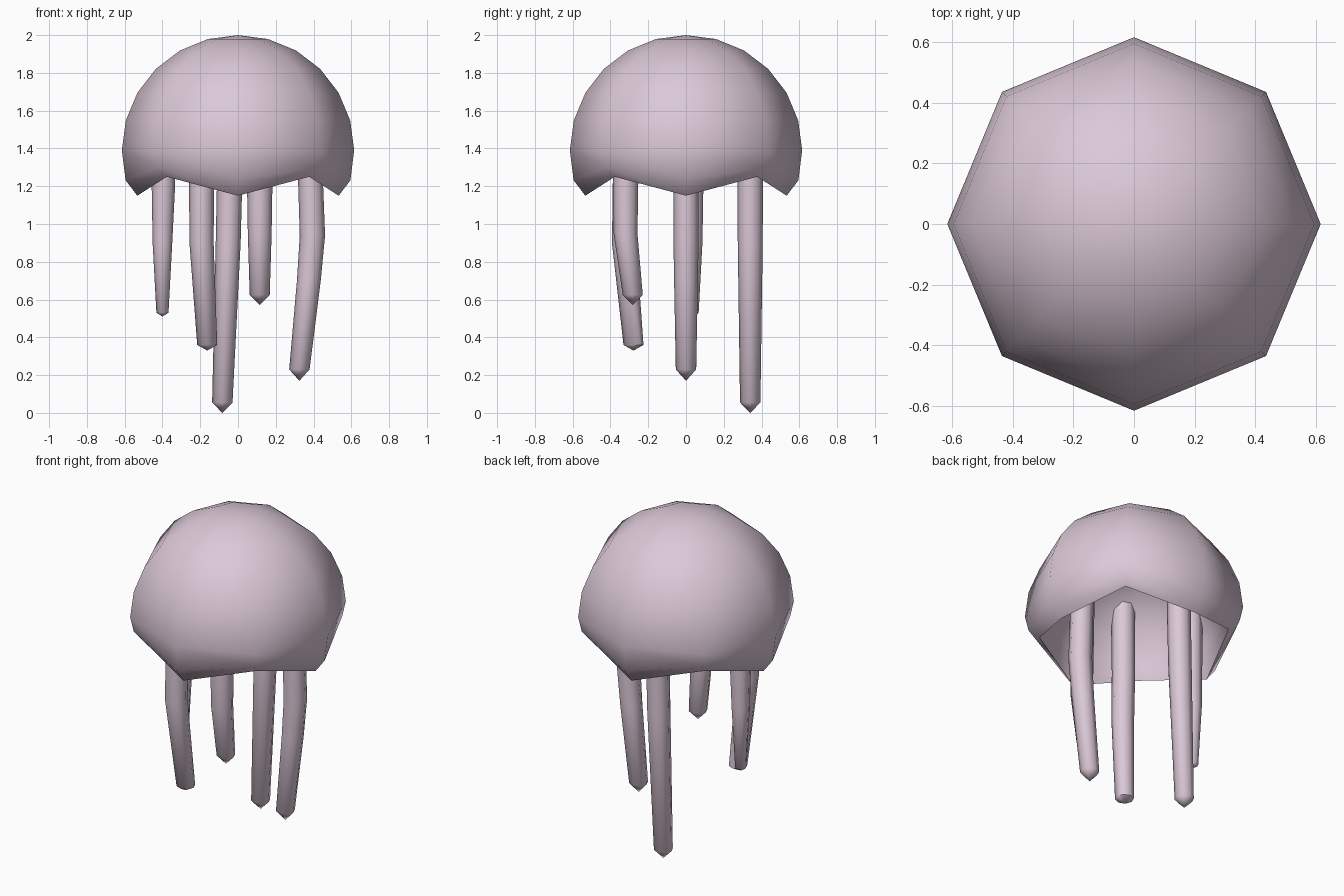
import bpy, bmesh, math
from mathutils import Vector

if "Cube" in bpy.data.objects:
    bpy.data.objects.remove(bpy.data.objects["Cube"])

skin = bpy.data.materials.new("pale_lilac")
skin.diffuse_color = (0.71, 0.58, 0.68, 1)
skin.use_nodes = True
skin.node_tree.nodes["Principled BSDF"].inputs["Base Color"].default_value = skin.diffuse_color
SIDES = 8


def loft(name, rings, start=None, end=None):
    """Skin a list of vertex rings, closing with optional pole points."""
    bm = bmesh.new()
    loops = [[bm.verts.new(p) for p in ring] for ring in rings]
    for a, b in zip(loops, loops[1:]):
        for i in range(SIDES):
            j = (i + 1) % SIDES
            bm.faces.new((a[i], a[j], b[j], b[i]))
    for pole, loop in ((start, loops[0]), (end, loops[-1])):
        if pole is not None:
            tip = bm.verts.new(pole)
            for i in range(SIDES):
                bm.faces.new((loop[i], loop[(i + 1) % SIDES], tip))
    bmesh.ops.recalc_face_normals(bm, faces=bm.faces)
    me = bpy.data.meshes.new(name)
    bm.to_mesh(me)
    bm.free()
    me.materials.append(skin)
    ob = bpy.data.objects.new(name, me)
    bpy.context.collection.objects.link(ob)
    bpy.ops.object.select_all(action='DESELECT')
    ob.select_set(True)
    bpy.context.view_layer.objects.active = ob
    bpy.ops.object.shade_smooth_by_angle(angle=math.radians(60))
    return ob


def ring(r, z_low, z_high=None, cx=0, cy=0):
    """Octagon whose odd corners may sit at a different height."""
    z_high = z_low if z_high is None else z_high
    return [(cx + r * math.cos(math.tau * i / SIDES),
             cy + r * math.sin(math.tau * i / SIDES),
             z_high if i % 2 else z_low) for i in range(SIDES)]


# Bell: round outer dome, scalloped rim, hollow underside
R, CZ = 0.615, 1.39
bell = [ring(R * math.sin(math.radians(a)), CZ + (2 - CZ) * math.cos(math.radians(a)))
        for a in range(15, 91, 15)]
bell += [ring(0.595, 1.231, 1.30), ring(0.533, 1.15, 1.25)]
bell += [ring(0.515, 1.21, 1.29), ring(0.50, 1.34)]
bell += [ring(r, z) for r, z in ((0.45, 1.47), (0.38, 1.58), (0.28, 1.67), (0.15, 1.73))]
loft("bell", bell, (0, 0, 2.0), (0, 0, 1.75))


# Tentacles: stations of (x, y, z, radius) from inside the bell to the tip
tentacles = {
    "tentacle_left": ([(-0.39, 0.03, 1.68, 0.066), (-0.395, 0.03, 1.2, 0.062),
                       (-0.40, 0.035, 0.9, 0.052), (-0.40, 0.035, 0.53, 0.032)], 0.51),
    "tentacle_front_left": ([(-0.185, -0.315, 1.68, 0.066), (-0.193, -0.322, 1.2, 0.066),
                             (-0.193, -0.328, 0.9, 0.064), (-0.163, -0.278, 0.36, 0.053)], 0.33),
    "tentacle_back": ([(-0.04, 0.34, 1.68, 0.068), (-0.045, 0.34, 1.2, 0.067),
                       (-0.052, 0.34, 0.9, 0.066), (-0.083, 0.34, 0.055, 0.054)], 0.0),
    "tentacle_front_right": ([(0.115, -0.31, 1.68, 0.068), (0.115, -0.32, 1.2, 0.067),
                              (0.115, -0.32, 0.95, 0.063), (0.115, -0.282, 0.625, 0.053)], 0.57),
    "tentacle_right": ([(0.375, 0, 1.68, 0.066), (0.385, 0, 1.2, 0.066), (0.394, 0, 0.94, 0.067),
                        (0.375, 0, 0.70, 0.063), (0.325, 0, 0.23, 0.054)], 0.17),
}
for name, (stations, tip_z) in tentacles.items():
    rings = [ring(r, z, None, x, y) for x, y, z, r in stations]
    x0, y0, z0, _ = stations[0]
    x1, y1, _, _ = stations[-1]
    loft(name, rings, Vector((x0, y0, z0 + 0.02)), Vector((x1, y1, tip_z)))
